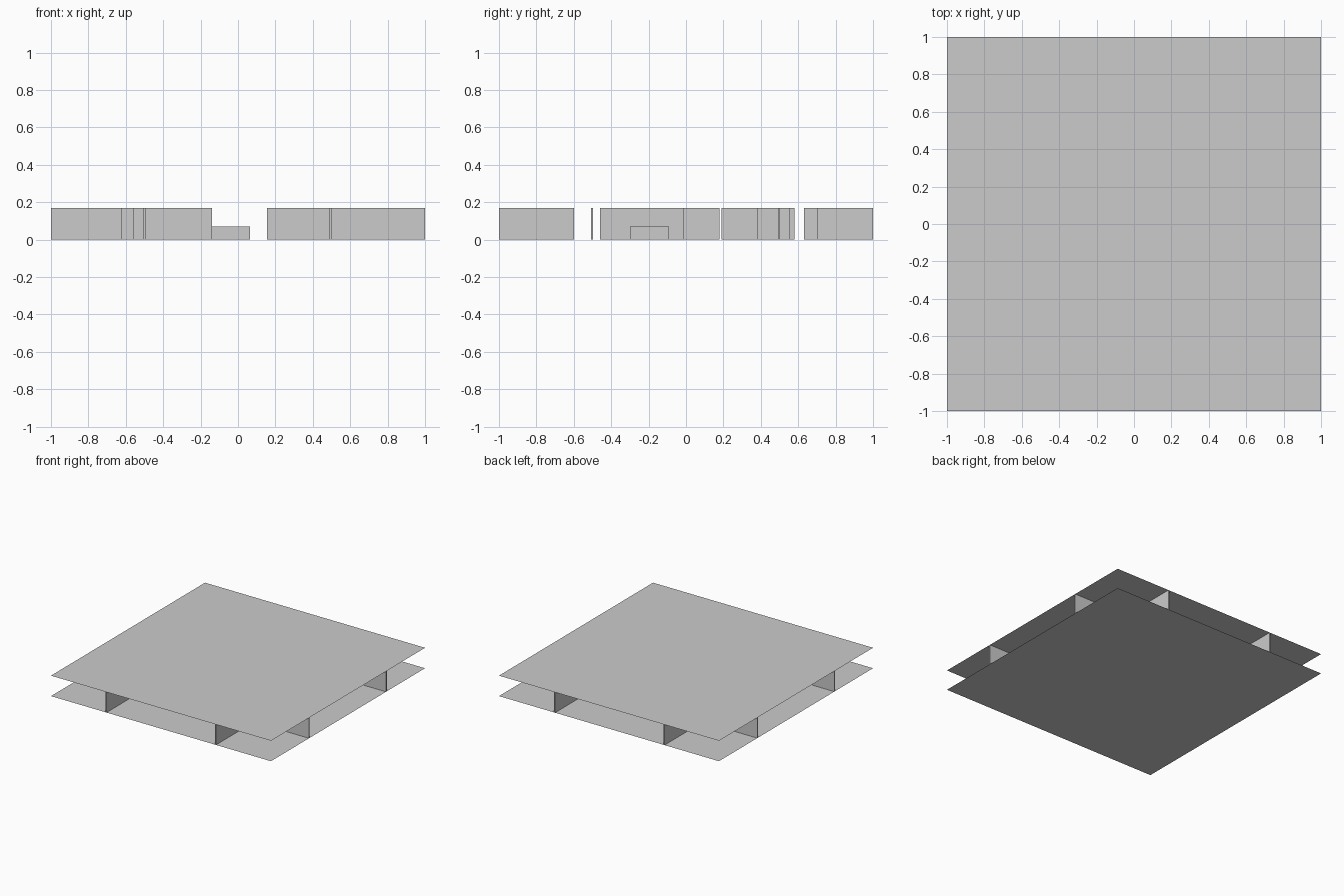
import bpy

if "Cube" in bpy.data.objects:
    bpy.data.objects.remove(bpy.data.objects["Cube"])

H = 0.168     # ceiling height
T = 0.010     # wall thickness


def box(name, x0, x1, y0, y1, z0, z1):
    bpy.ops.mesh.primitive_cube_add(size=1, location=((x0 + x1) / 2, (y0 + y1) / 2, (z0 + z1) / 2))
    ob = bpy.context.object
    ob.name = name
    ob.scale = (x1 - x0, y1 - y0, z1 - z0)
    bpy.ops.object.transform_apply(location=False, rotation=False, scale=True)
    return ob


def sheet(name, x, y, z, sx, sy):
    bpy.ops.mesh.primitive_plane_add(size=1, location=(x, y, z))
    ob = bpy.context.object
    ob.name = name
    ob.scale = (sx, sy, 1)
    bpy.ops.object.transform_apply(location=False, rotation=False, scale=True)
    return ob


def wall_along_x(name, y, spans):
    for a, b in spans:
        box(name, a, b, y - T / 2, y + T / 2, 0, H)


def wall_along_y(name, x, spans):
    for a, b in spans:
        box(name, x - T / 2, x + T / 2, a, b, 0, H)


# Floor and ceiling sheets
sheet("floor", 0, 0, 0, 2, 2)
sheet("ceiling", 0, 0, H, 2, 2)

# Main walls reaching the outer edges, with door gaps
wall_along_x("front_wall", -0.502, [(-1, -0.62), (-0.56, -0.14), (0.155, 1)])
wall_along_x("back_wall", 0.498, [(-1, -0.30), (0.465, 1)])
wall_along_y("left_wall", -0.5, [(-1, -0.60), (-0.46, 0.18), (0.245, 0.58), (0.63, 1)])
wall_along_y("right_wall", 0.495, [(-1, -0.60), (-0.015, 0.18), (0.19, 0.385), (0.55, 0.58), (0.70, 1)])

# Inner partitions
wall_along_x("inner_partition", 0.24, [(0.16, 0.49)])
wall_along_y("inner_partition_end", 0.16, [(0.19, 0.50)])

# Low furniture in the central room
box("low_block", -0.14, 0.063, -0.30, -0.09, 0, 0.07)
box("low_panel", -0.14, 0.063, 0.19, 0.20, 0, 0.07)

# Ceiling light panels in two groups
for xs, ys in (((-0.77, -0.57), (0.65, 0.45)),
               ((0.03, 0.23), (0.25, 0.05, -0.15, -0.35))):
    for x in xs:
        for y in ys:
            sheet("light_panel", x, y, H - 0.001, 0.065, 0.03)
